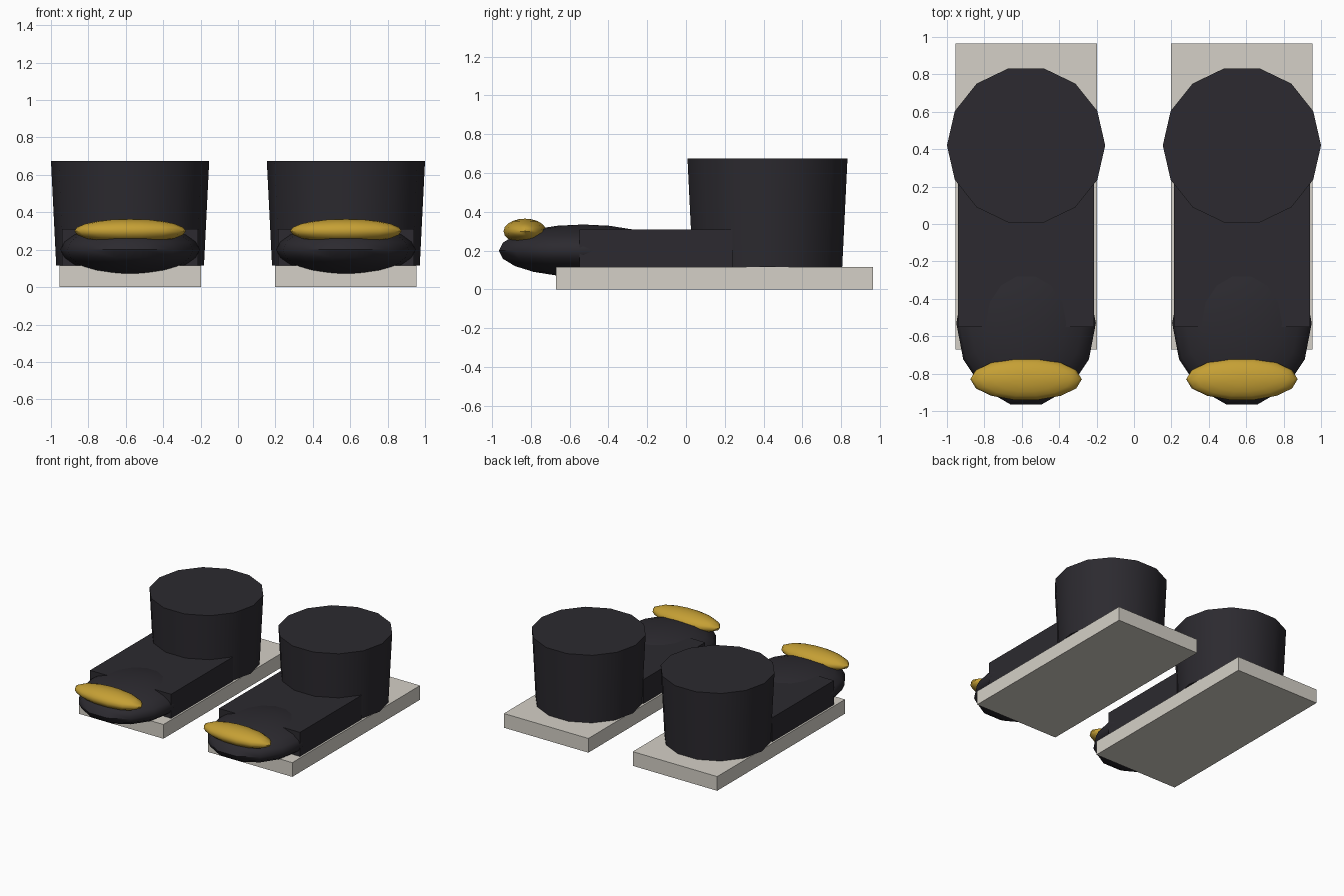
import bpy, bmesh, math
from mathutils import Matrix, Vector

if "Cube" in bpy.data.objects:
    bpy.data.objects.remove(bpy.data.objects["Cube"])


def material(name, rgb):
    m = bpy.data.materials.new(name)
    m.diffuse_color = (*rgb, 1)
    m.use_nodes = True
    m.node_tree.nodes["Principled BSDF"].inputs["Base Color"].default_value = m.diffuse_color
    return m


DARK = material("dark_leather", (0.025, 0.023, 0.029))
SOLE = material("pale_sole", (0.66, 0.63, 0.57))
GOLD = material("gold_trim", (0.56, 0.35, 0.035))
TURN = Matrix.Rotation(math.pi / 2, 4, 'Z')  # puts a vertex on the x axis


def finish(bm, name, mat, smooth):
    bmesh.ops.recalc_face_normals(bm, faces=bm.faces)
    me = bpy.data.meshes.new(name)
    bm.to_mesh(me)
    bm.free()
    ob = bpy.data.objects.new(name, me)
    bpy.context.collection.objects.link(ob)
    me.materials.append(mat)
    for p in me.polygons:
        # flat caps on the shaft, smooth everywhere else when requested
        p.use_smooth = smooth and len(p.vertices) <= 4
    if smooth:
        me.set_sharp_from_angle(angle=math.radians(50))
    return ob


def box(name, lo, hi, mat):
    lo, hi = Vector(lo), Vector(hi)
    bm = bmesh.new()
    bmesh.ops.create_cube(bm, size=1, matrix=Matrix.Translation((lo + hi) / 2)
                          @ Matrix.Diagonal((*(hi - lo), 1)))
    return finish(bm, name, mat, False)


def ellipsoid(name, centre, radii, mat):
    bm = bmesh.new()
    bmesh.ops.create_uvsphere(bm, u_segments=14, v_segments=10, radius=1,
                              matrix=Matrix.Translation(centre)
                              @ Matrix.Diagonal((*radii, 1)) @ TURN)
    return finish(bm, name, mat, True)


def shaft(name, centre, r_bottom, r_top, height):
    bm = bmesh.new()
    bmesh.ops.create_cone(bm, cap_ends=True, segments=14, radius1=r_bottom,
                          radius2=r_top, depth=height,
                          matrix=Matrix.Translation(centre) @ TURN)
    return finish(bm, name, DARK, True)


for side, s in (("left", -1), ("right", 1)):
    x = 0.577 * s
    # sole slab
    box(side + "_sole", (x - 0.378, -0.67, 0), (x + 0.378, 0.965, 0.115), SOLE)
    # instep block
    box(side + "_instep", (x - 0.363, -0.55, 0.115), (x + 0.363, 0.24, 0.31), DARK)
    # ankle shaft, wider at the top
    shaft(side + "_shaft", (x, 0.42, 0.395), 0.395, 0.423, 0.56)
    # rounded toe and gold toe band
    ellipsoid(side + "_toe", (x, -0.53, 0.20), (0.373, 0.446, 0.135), DARK)
    ellipsoid(side + "_toe_band", (x, -0.83, 0.30), (0.298, 0.113, 0.065), GOLD)
